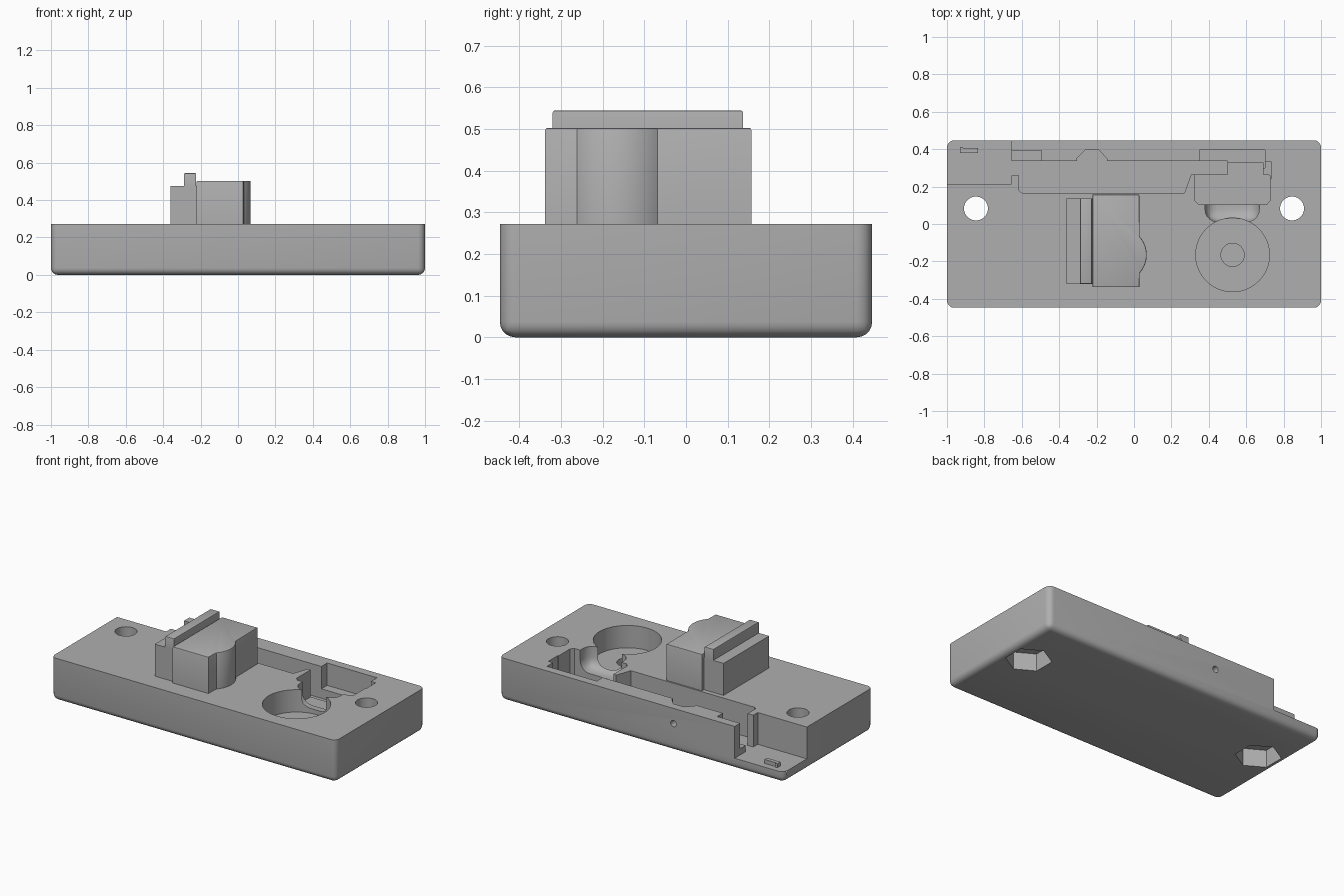
import bpy, bmesh, math

if "Cube" in bpy.data.objects:
    bpy.data.objects.remove(bpy.data.objects["Cube"])

grey = bpy.data.materials.new("plain_grey")
grey.diffuse_color = (0.43, 0.43, 0.43, 1)
grey.use_nodes = True
grey.node_tree.nodes["Principled BSDF"].inputs["Base Color"].default_value = grey.diffuse_color
TOP = 0.272


def finish(name, bm):
    bmesh.ops.recalc_face_normals(bm, faces=bm.faces)
    me = bpy.data.meshes.new(name)
    bm.to_mesh(me)
    bm.free()
    ob = bpy.data.objects.new(name, me)
    bpy.context.collection.objects.link(ob)
    me.materials.append(grey)
    return ob


def prism(name, pts, z0, z1, bevel=0, pick=None, seg=5):
    """Extrude an outline upward and optionally bevel the edges chosen by pick."""
    bm = bmesh.new()
    base = bm.faces.new([bm.verts.new((x, y, z0)) for x, y in pts])
    ext = bmesh.ops.extrude_face_region(bm, geom=[base])
    for v in ext["geom"]:
        if isinstance(v, bmesh.types.BMVert):
            v.co.z = z1
    if bevel:
        edges = [e for e in bm.edges if pick(e)]
        bmesh.ops.bevel(bm, geom=edges, offset=bevel, segments=seg,
                        profile=0.5, affect='EDGES')
    return finish(name, bm)


def rect(x0, x1, y0, y1):
    return [(x0, y0), (x1, y0), (x1, y1), (x0, y1)]


def ring(cx, cy, r, n=48, start=0.0):
    return [(cx + r * math.cos(start + 2 * math.pi * i / n),
             cy + r * math.sin(start + 2 * math.pi * i / n)) for i in range(n)]


def not_top(e):
    return not all(v.co.z > TOP - 0.001 for v in e.verts)


def top_edge(e):
    z = max(v.co.z for v in e.link_faces[0].verts)
    return all(v.co.z > z - 0.001 for v in e.verts)


def cut(target, cutter):
    mod = target.modifiers.new("cut", 'BOOLEAN')
    mod.operation = 'DIFFERENCE'
    mod.solver = 'EXACT'
    mod.object = cutter
    bpy.context.view_layer.objects.active = target
    bpy.ops.object.modifier_apply(modifier=mod.name)
    bpy.data.objects.remove(cutter, do_unlink=True)


# base plate, rounded on the bottom and the four upright corners
plate = prism("base_plate", rect(-1, 1, -0.447, 0.447), 0, TOP, 0.037, not_top)

# open notch in the back left corner
HI = 0.4
cut(plate, prism("c", rect(-1.2, -0.655, 0.215, 0.6), 0.07, HI))

# wiring channel with its side recesses
channel = [(-0.7, 0.26), (-0.615, 0.26), (-0.615, 0.18), (-0.6, 0.167), (0.27, 0.167),
           (0.305, 0.265), (0.5, 0.265), (0.5, 0.337), (-0.145, 0.337), (-0.145, 0.35),
           (-0.188, 0.395), (-0.262, 0.395), (-0.305, 0.35), (-0.305, 0.337), (-0.7, 0.337)]
cut(plate, prism("c", channel, 0.07, HI))
cut(plate, prism("c", rect(-0.7, -0.495, 0.32, 0.393), 0.11, HI))

# switch pocket: body, back recess and right-hand relief
pocket = [(0.325, 0.125), (0.345, 0.105), (0.71, 0.105), (0.727, 0.125), (0.727, 0.2),
          (0.727, 0.26), (0.69, 0.265), (0.69, 0.33), (0.35, 0.33), (0.35, 0.265), (0.325, 0.265)]
cut(plate, prism("c", pocket, 0.1, HI))
cut(plate, prism("c", rect(0.35, 0.7, 0.3, 0.395), 0.13, HI))
cut(plate, prism("c", rect(0.63, 0.733, 0.24, 0.335), 0.15, HI))

# round pocket, its blind centre hole and the rounded passage to the switch
cut(plate, prism("c", ring(0.527, -0.165, 0.197, 64), 0.13, HI))
cut(plate, prism("c", ring(0.527, -0.165, 0.062, 32), 0.05, HI))
cut(plate, prism("c", rect(0.38, 0.67, 0.012, 0.2), 0.14, HI, 0.065,
                 lambda e: not all(v.co.z > HI - 0.001 for v in e.verts)))

# screw holes with hexagonal nut pockets underneath
for side in (-1, 1):
    cut(plate, prism("c", ring(side * 0.845, 0.083, 0.064, 40), -0.1, HI))
    cut(plate, prism("c", ring(side * 0.845, 0.083, 0.132, 6, math.pi / 6), -0.1, 0.11))

# small cable hole through the back wall
pin = prism("c", ring(0, 0, 0.02, 20), -0.06, 0.06)
pin.rotation_euler.x = math.pi / 2
pin.location = (-0.225, 0.43, 0.175)
bpy.context.view_layer.update()
cut(plate, pin)

# small raised tab on the notch floor
tab = prism("notch_tab", [(-0.93, 0.38), (-0.835, 0.38), (-0.835, 0.405), (-0.915, 0.405),
                          (-0.915, 0.412), (-0.93, 0.412)], 0.07, 0.095)

# main block with the bulge on its right side
bulge = [(-0.077 + 0.145 * math.cos(a), -0.165 + 0.145 * math.sin(a))
         for a in [math.radians(-42 + 84 * i / 20) for i in range(21)]]
block = prism("main_block", [(-0.222, -0.338), (0.028, -0.338)] + bulge
              + [(0.028, 0.157), (-0.222, 0.157)], TOP, 0.503, 0.006, top_edge, 2)

# lower step and ridge on the left of the block
step = prism("side_step", rect(-0.36, -0.222, -0.32, 0.137), TOP, 0.475)
ridge = prism("top_ridge", rect(-0.288, -0.225, -0.32, 0.137), 0.47, 0.545, 0.006,
              lambda e: all(v.co.z > 0.54 for v in e.verts), 2)

for ob in (plate, tab, block, step, ridge):
    bpy.ops.object.select_all(action='DESELECT')
    ob.select_set(True)
    bpy.context.view_layer.objects.active = ob
    bpy.ops.object.shade_smooth_by_angle(angle=math.radians(30))
